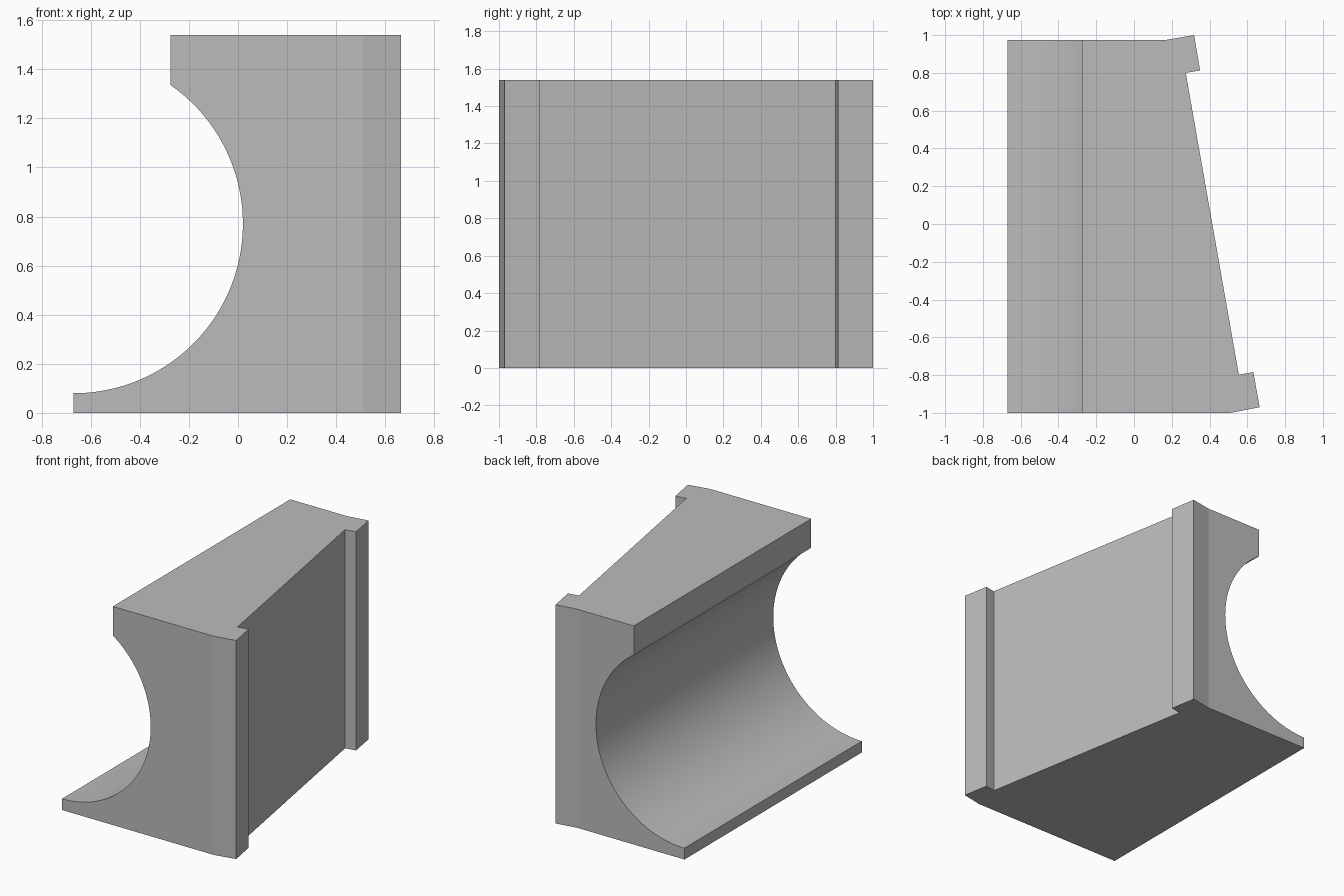
import bpy, bmesh, math
from mathutils import Vector

cube = bpy.data.objects.get("Cube")
if cube:
    bpy.data.objects.remove(cube, do_unlink=True)

HEIGHT = 1.54
RADIUS, AXIS_X, AXIS_Z = 0.69, -0.67, 0.77   # concave channel
LIP_X = -0.275                               # edge of the upper overhang


def prism(name, points, sweep):
    """Sweep a closed planar profile along a vector."""
    bm = bmesh.new()
    face = bm.faces.new([bm.verts.new(p) for p in points])
    swept = bmesh.ops.extrude_face_region(bm, geom=[face])["geom"]
    verts = [v for v in swept if isinstance(v, bmesh.types.BMVert)]
    bmesh.ops.translate(bm, verts=verts, vec=Vector(sweep))
    bmesh.ops.recalc_face_normals(bm, faces=bm.faces)
    mesh = bpy.data.meshes.new(name)
    bm.to_mesh(mesh)
    bm.free()
    obj = bpy.data.objects.new(name, mesh)
    bpy.context.collection.objects.link(obj)
    return obj


grey = bpy.data.materials.new("plain grey")
grey.use_nodes = True
colour = (0.5, 0.5, 0.5, 1)
grey.diffuse_color = colour
grey.node_tree.nodes["Principled BSDF"].inputs["Base Color"].default_value = colour

# Block: tapered plan with a slanted side and two end ribs
plan = [(-0.67, -1), (0.51, -1), (0.665, -0.97), (0.632, -0.784),
        (0.555, -0.798), (0.274, 0.8), (0.35, 0.813), (0.318, 1),
        (0.165, 0.974), (-0.67, 0.974)]
block = prism("channel_block", [(x, y, 0) for x, y in plan], (0, 0, HEIGHT))
block.data.materials.append(grey)

# Cutter: circular channel, open to the side and above up to the overhang lip
STEPS = 72
end = math.acos((LIP_X - AXIS_X) / RADIUS)
start = -math.pi / 2
profile = [(-1.2, AXIS_Z - RADIUS)]
for i in range(STEPS + 1):
    a = start + (end - start) * i / STEPS
    profile.append((AXIS_X + RADIUS * math.cos(a), AXIS_Z + RADIUS * math.sin(a)))
profile += [(LIP_X, 2), (-1.2, 2)]
cutter = prism("channel_cutter", [(x, -1.3, z) for x, z in profile], (0, 2.6, 0))
cutter.hide_render = True

cut = block.modifiers.new("channel", 'BOOLEAN')
cut.operation = 'DIFFERENCE'
cut.solver = 'EXACT'
cut.object = cutter

bpy.ops.object.select_all(action='DESELECT')
block.select_set(True)
bpy.context.view_layer.objects.active = block
bpy.ops.object.modifier_apply(modifier=cut.name)
bpy.data.objects.remove(cutter, do_unlink=True)

# Smooth channel, crisp corners
bpy.ops.object.shade_smooth_by_angle(angle=math.radians(5))
